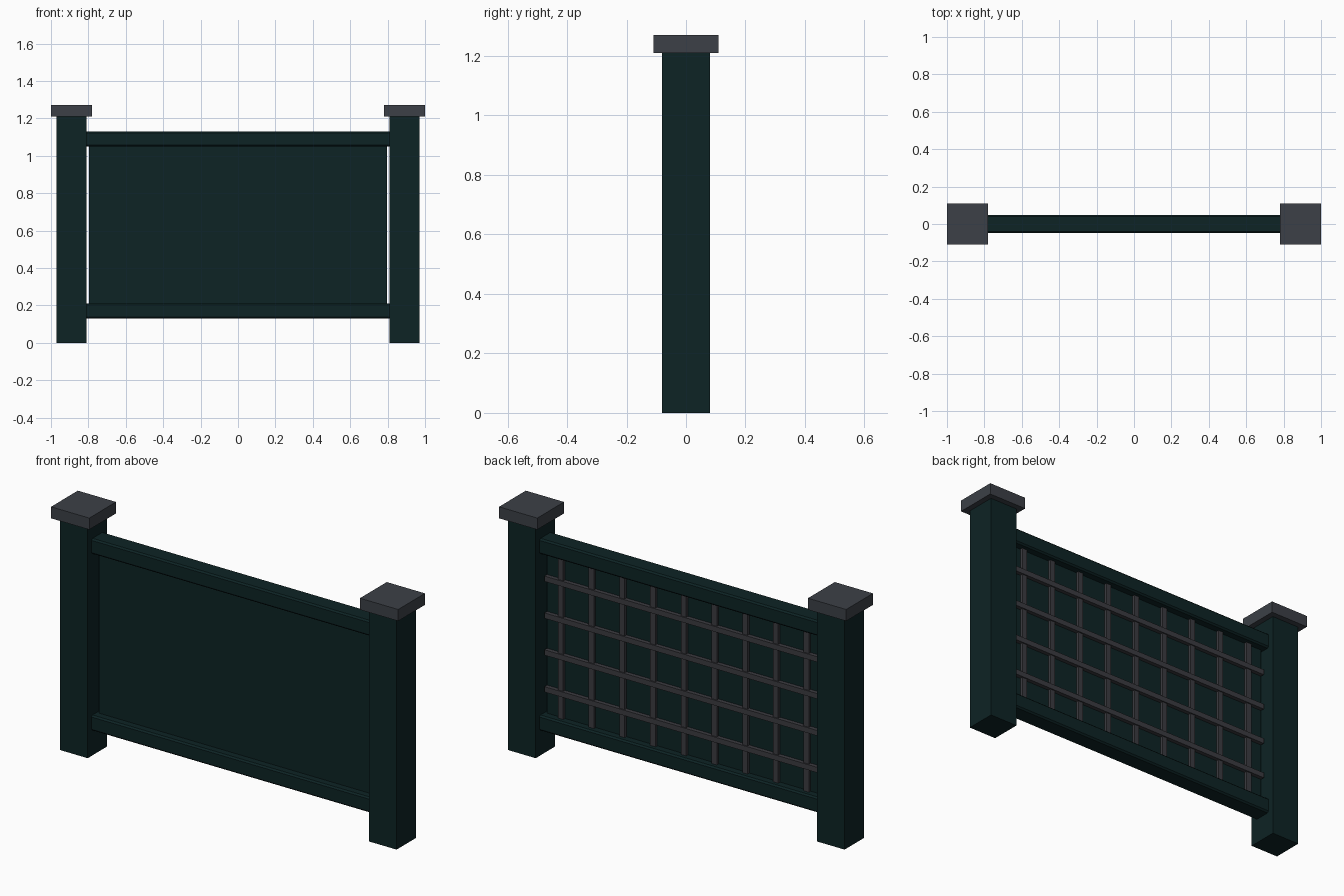
import bpy
import bmesh
from mathutils import Matrix, Vector

cube = bpy.data.objects.get("Cube")
if cube:
    bpy.data.objects.remove(cube, do_unlink=True)


def material(name, rgb):
    mat = bpy.data.materials.new(name)
    mat.use_nodes = True
    colour = (*rgb, 1.0)
    mat.diffuse_color = colour
    mat.node_tree.nodes["Principled BSDF"].inputs["Base Color"].default_value = colour
    return mat


green = material("dark green paint", (0.004, 0.017, 0.018))
slate = material("slate grey", (0.045, 0.051, 0.063))
bar_grey = material("lattice grey", (0.044, 0.044, 0.052))


def box(name, low, high, mat, bevel=0.0):
    """Box between two corners, optionally with chamfered long (x) edges."""
    low, high = Vector(low), Vector(high)
    bm = bmesh.new()
    bmesh.ops.create_cube(bm, size=1.0, matrix=Matrix.Translation((low + high) / 2)
                          @ Matrix.Diagonal((*(high - low), 1.0)))
    if bevel:
        long_edges = [e for e in bm.edges
                      if abs(e.verts[0].co.x - e.verts[1].co.x) > 0.1]
        bmesh.ops.bevel(bm, geom=long_edges, offset=bevel, segments=1, affect='EDGES')
    mesh = bpy.data.meshes.new(name)
    bm.to_mesh(mesh)
    bm.free()
    mesh.materials.append(mat)
    obj = bpy.data.objects.new(name, mesh)
    bpy.context.collection.objects.link(obj)
    return obj


# Posts with flat caps
for side, x in (("left", 0.89), ("right", -0.89)):
    box(side + "_post", (x - 0.08, -0.08, 0), (x + 0.08, 0.08, 1.21), green)
    box(side + "_post_cap", (x - 0.11, -0.11, 1.21), (x + 0.11, 0.11, 1.27), slate)

# Horizontal rails between the posts
for name, z in (("bottom_rail", 0.13), ("top_rail", 1.05)):
    box(name, (-0.815, -0.048, z), (0.815, 0.048, z + 0.08), green, 0.008)

# Thin infill panel, stopping just short of the posts
half = 0.797
box("panel", (-half, -0.006, 0.2), (half, 0.006, 1.06), green)

# Lattice on the back of the panel
columns, rows = 9, 4
for i in range(columns):
    x = (i - (columns - 1) / 2) * 0.177
    box(f"lattice_upright_{i + 1}", (x - 0.015, 0.005, 0.2), (x + 0.015, 0.021, 1.06), bar_grey)
for i in range(rows):
    z = 0.63 + (i - (rows - 1) / 2) * 0.192
    box(f"lattice_crossbar_{i + 1}", (-half, 0.006, z - 0.014), (half, 0.027, z + 0.014), bar_grey)
